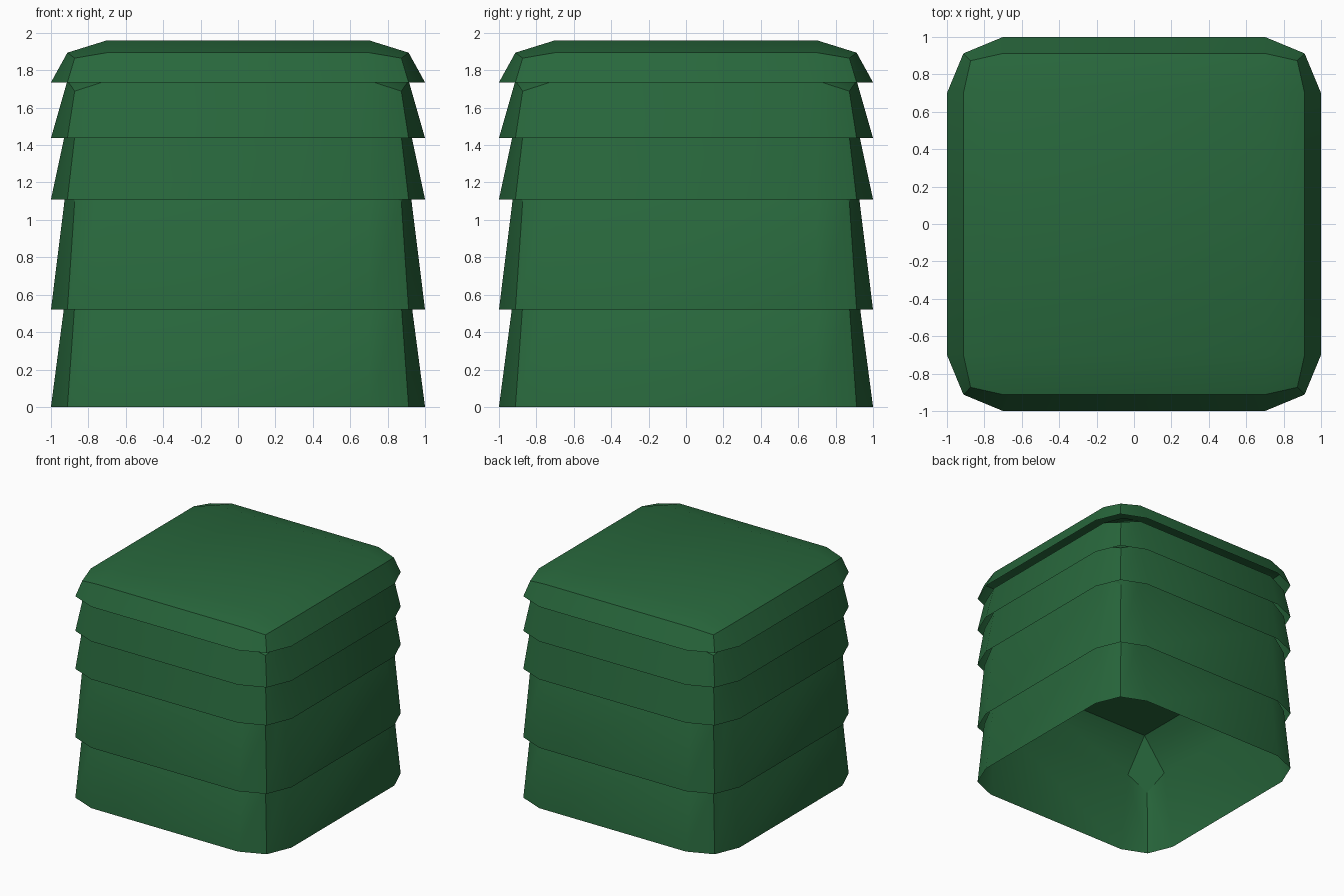
import bpy, bmesh, math

if "Cube" in bpy.data.objects:
    bpy.data.objects.remove(bpy.data.objects["Cube"])

green = bpy.data.materials.new("leaf green")
green.diffuse_color = (0.021, 0.136, 0.045, 1)
green.use_nodes = True
green.node_tree.nodes["Principled BSDF"].inputs["Base Color"].default_value = green.diffuse_color

FLAT, R = 0.7, 0.3                 # flat half width and rounding radius
EDGE = math.sqrt(0.5)              # rounding at the middle of an edge
CORNER = math.sqrt(1 / 3)          # rounding at the middle of a corner


def tier(name, base, height):
    """Open-bottomed rounded shell, stretched to the given height."""
    bm = bmesh.new()
    low, mid, top = [], [], []
    for i in range(4):
        a = i * math.pi / 2
        c, s = round(math.cos(a)), round(math.sin(a))

        def vert(x, y, z):
            x, y = FLAT + R * x, FLAT + R * y
            return bm.verts.new((x * c - y * s, x * s + y * c, base + height * z))

        low += [vert(1, 0, 0), vert(EDGE, EDGE, 0), vert(0, 1, 0)]
        mid += [vert(EDGE, 0, EDGE), vert(CORNER, CORNER, CORNER), vert(0, EDGE, EDGE)]
        top.append(vert(0, 0, 1))
    # side walls
    for i in range(12):
        j = (i + 1) % 12
        bm.faces.new((low[i], low[j], mid[j], mid[i]))
    # rounded shoulder and flat lid
    for i in range(4):
        k, n = 3 * i, (i + 1) % 4
        bm.faces.new((mid[k], mid[k + 1], mid[k + 2], top[i]))
        bm.faces.new((mid[k + 2], mid[3 * n], top[n], top[i]))
    bm.faces.new(top)
    mesh = bpy.data.meshes.new(name)
    bm.to_mesh(mesh)
    bm.free()
    mesh.materials.append(green)
    ob = bpy.data.objects.new(name, mesh)
    bpy.context.collection.objects.link(ob)
    bpy.ops.object.select_all(action='DESELECT')
    ob.select_set(True)
    bpy.context.view_layer.objects.active = ob
    bpy.ops.object.shade_smooth_by_angle(angle=math.radians(30))


# Overlapping hedge tiers, bottom to top
tier("hedge_tier_1", 0.0, 0.945)
tier("hedge_tier_2", 0.52, 1.0)
tier("hedge_tier_3", 1.11, 0.58)
tier("hedge_tier_4", 1.437, 0.435)
tier("hedge_tier_5", 1.735, 0.225)
